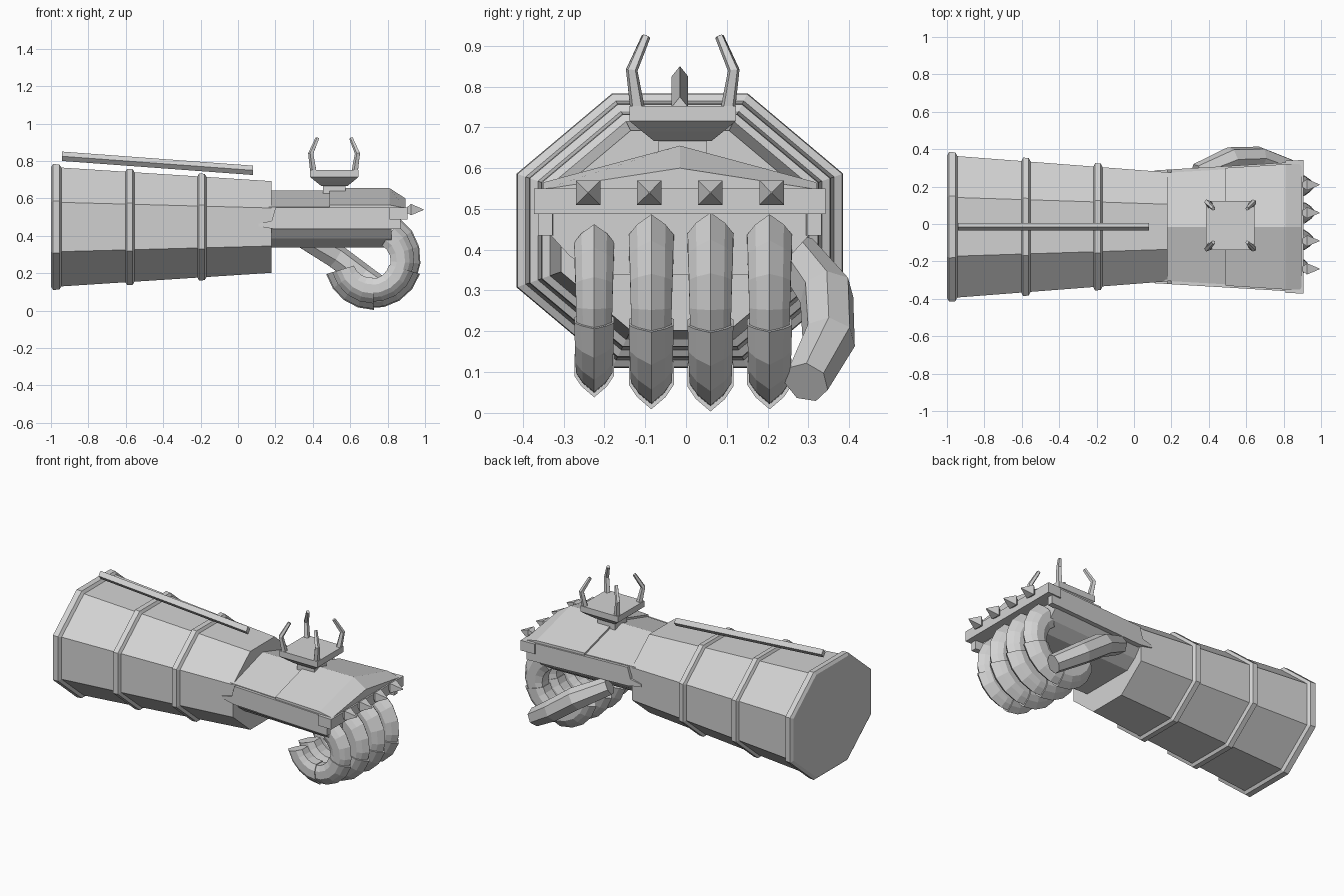
import bpy, bmesh
from math import cos, sin, radians, pi
from mathutils import Vector

cube = bpy.data.objects.get("Cube")
if cube:
    bpy.data.objects.remove(cube)

steel = bpy.data.materials.new("grey steel")
steel.use_nodes = True
GREY = (0.65, 0.65, 0.65, 1)
steel.diffuse_color = GREY
steel.node_tree.nodes["Principled BSDF"].inputs["Base Color"].default_value = GREY

CY = -0.015  # symmetry plane of arm and hand


def loft(name, sections):
    """Skin a list of equal-length rings and cap both ends."""
    bm = bmesh.new()
    rings = [[bm.verts.new(p) for p in s] for s in sections]
    n = len(rings[0])
    for a, b in zip(rings, rings[1:]):
        for i in range(n):
            j = (i + 1) % n
            bm.faces.new((a[i], a[j], b[j], b[i]))
    bm.faces.new(rings[0])
    bm.faces.new(rings[-1])
    bmesh.ops.recalc_face_normals(bm, faces=bm.faces)
    mesh = bpy.data.meshes.new(name)
    bm.to_mesh(mesh)
    bm.free()
    mesh.materials.append(steel)
    obj = bpy.data.objects.new(name, mesh)
    bpy.context.collection.objects.link(obj)
    return obj


def tube(name, path, radii, sides):
    """Faceted tube through the path points."""
    pts = [Vector(p) for p in path]
    sections = []
    for i, p in enumerate(pts):
        d = (pts[min(i + 1, len(pts) - 1)] - pts[max(i - 1, 0)]).normalized()
        u = d.cross(Vector((0, 1, 0))).normalized()
        v = d.cross(u)
        sections.append([p + radii[i] * (u * cos(2 * pi * k / sides) + v * sin(2 * pi * k / sides))
                         for k in range(sides)])
    return loft(name, sections)


def slab(x, half_y, z0, z1, cy=CY):
    return [(x, cy - half_y, z0), (x, cy + half_y, z0), (x, cy + half_y, z1), (x, cy - half_y, z1)]


# Forearm: tapered octagonal sleeve
def octagon(x, s):
    r = s / cos(pi / 8)
    return [(x, CY + 1.19 * r * cos(pi / 8 + k * pi / 4), 0.447 + r * sin(pi / 8 + k * pi / 4))
            for k in range(8)]


def sleeve(x):
    return 0.318 - 0.0646 * (x + 0.95)


loft("forearm", [octagon(-0.99, sleeve(-0.99)), octagon(0.18, sleeve(0.18))])

# Bevelled bands around the sleeve
for name, x, w in (("end_band", -0.972, 0.028), ("middle_band", -0.578, 0.025), ("wrist_band", -0.193, 0.025)):
    s = sleeve(x)
    loft(name, [octagon(x - w, s), octagon(x - w * 0.6, s + 0.017),
                octagon(x + w * 0.6, s + 0.015), octagon(x + w, s - 0.002)])

# Diamond bar along the top of the forearm
loft("top_rail", [[(x, -0.015, z + 0.025), (x, 0.005, z), (x, -0.015, z - 0.025), (x, -0.035, z)]
                  for x, z in ((-0.94, 0.825), (0.08, 0.75))])


# Palm with chamfered underside
def palm(x, h):
    right = [(0.6, 0.338), (0.82, 0.385), (1, 0.45), (1, 0.55)]
    half = [(x, CY + h * f, z) for f, z in right]
    return half + [(x, 2 * CY - y, z) for _, y, z in reversed(half)]


loft("palm", [palm(0.15, 0.285), palm(0.82, 0.33)])


# Roof-shaped plates on the back of the hand
def roof(x, h, eave, ridge):
    return [(x, CY - h, eave - 0.04), (x, CY + h, eave - 0.04), (x, CY + h, eave),
            (x, CY, ridge), (x, CY - h, eave)]


loft("wrist_plate", [roof(0.16, 0.288, 0.555, 0.642), roof(0.5, 0.308, 0.555, 0.642)])
loft("hand_plate", [roof(0.49, 0.315, 0.565, 0.655), roof(0.81, 0.335, 0.565, 0.655),
                    roof(0.895, 0.335, 0.548, 0.6)])

# Side guards with a rear spur
guard = [(0.11, 0.45), (0.2, 0.435), (0.87, 0.435), (0.87, 0.55), (0.2, 0.55), (0.18, 0.48), (0.11, 0.465)]
for side, name in ((1, "left_guard"), (-1, "right_guard")):
    loft(name, [[(x, CY + side * (inset + 0.06 * x), z) for x, z in guard] for inset in (0.26, 0.295)])

# Knuckle bar and its pyramid spikes
loft("knuckle_bar", [slab(0.81, 0.353, 0.487, 0.55), slab(0.905, 0.357, 0.487, 0.55)])
for i in range(4):
    y = -0.24 + 0.15 * i
    loft("knuckle_spike_%d" % (i + 1), [slab(0.9, 0.012, 0.525, 0.55, y), slab(0.925, 0.03, 0.51, 0.57, y),
                                        slab(0.993, 0.0015, 0.538, 0.541, y)])

# Curled fingers: three overlapping ridged plates each
finger_half = [(0.265, 0), (0.235, 0.035), (0.205, 0.055), (0.15, 0.055), (0.11, 0.035)]
finger_profile = finger_half + [(r, -w) for r, w in reversed(finger_half[1:])]


def finger_ring(y, angle, size, swell):
    a = radians(angle)
    ring = []
    for r, w in finger_profile:
        rr = (0.18 + (r - 0.18) * swell) * size
        ring.append((0.717 + rr * cos(a), y + w * size * swell, 0.27 + rr * sin(a)))
    return ring


for f, (y, size) in enumerate(((-0.225, 0.87), (-0.085, 0.98), (0.06, 1.0), (0.205, 0.98))):
    for s, (start, end) in enumerate(((56, -24), (-16, -96), (-88, -163))):
        steps = 4
        loft("finger_%d_plate_%d" % (f + 1, s + 1),
             [finger_ring(y, start + (end - start) * k / steps, size, 1.02 - 0.12 * k / steps)
              for k in range(steps + 1)])

# Thumb hanging from the left side
tube("thumb", [(0.34, 0.27, 0.39), (0.52, 0.345, 0.29), (0.67, 0.35, 0.18), (0.83, 0.295, 0.075)],
     [0.055, 0.068, 0.066, 0.056], 7)

# Crown mount: tray with four bent prongs
CX, TY = 0.515, -0.008
tray = [(0.07, 0.666), (0.1, 0.69), (0.13, 0.715), (0.13, 0.752)]
loft("crown_tray", [[(CX + h * a, TY + h * b, z) for a, b in ((-1, -1), (1, -1), (1, 1), (-1, 1))]
                    for h, z in tray])
loft("crown_stem", [[(CX + 0.06 * a, TY + 0.06 * b, z) for a, b in ((-1, -1), (1, -1), (1, 1), (-1, 1))]
                    for z in (0.6, 0.67)])
for a in (-1, 1):
    for b in (-1, 1):
        tube("crown_prong", [(CX + o * a, TY + o * b, z) for o, z in ((0.11, 0.74), (0.125, 0.84), (0.09, 0.922))],
             [0.019, 0.015, 0.011], 5)
